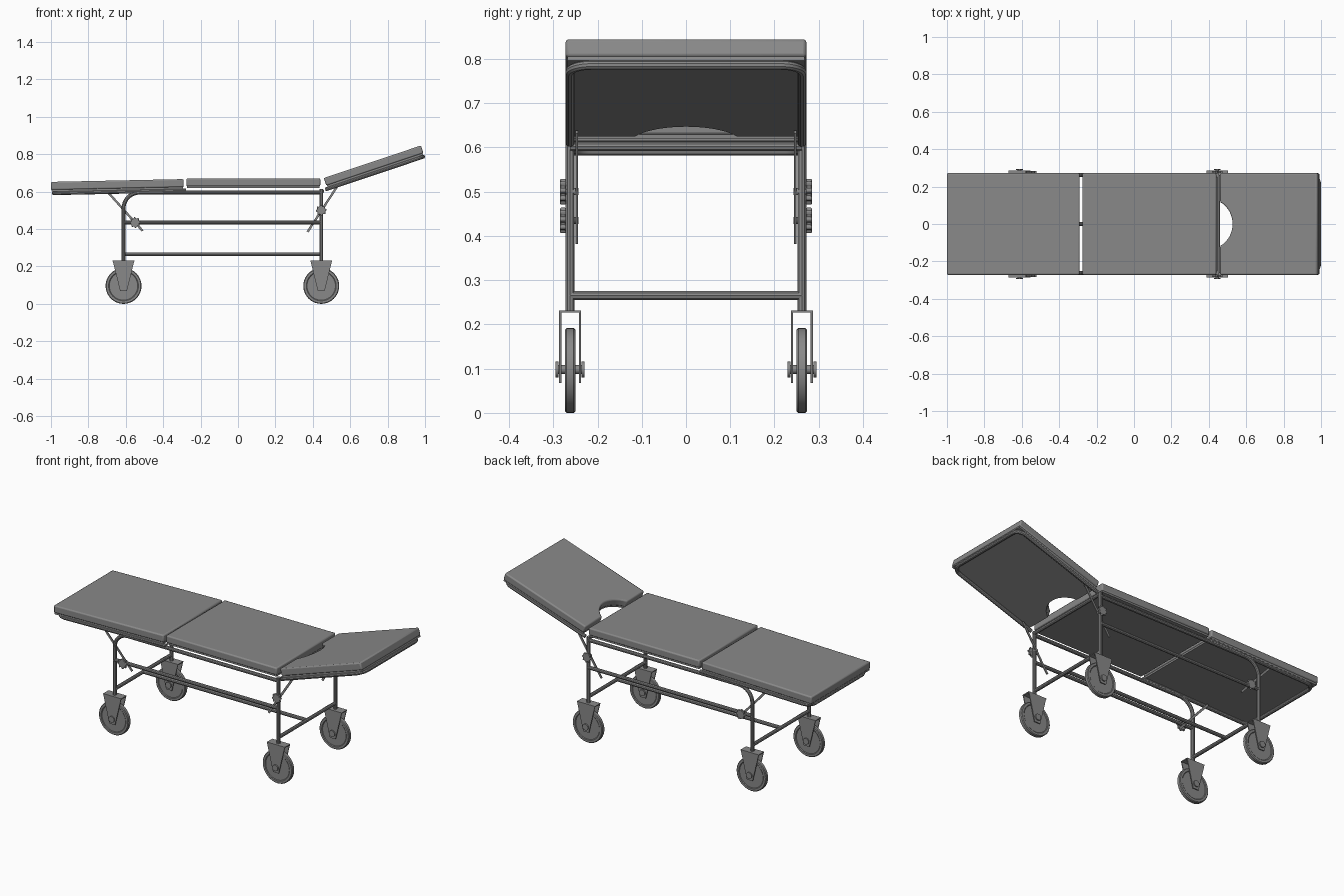
import bpy, bmesh
from math import sin, cos, pi, radians, atan2
from mathutils import Vector, Matrix

if "Cube" in bpy.data.objects:
    bpy.data.objects.remove(bpy.data.objects["Cube"])

grey = bpy.data.materials.new("mid grey")
grey.use_nodes = True
COLOUR = (0.25, 0.25, 0.25, 1)
grey.diffuse_color = COLOUR
grey.node_tree.nodes["Principled BSDF"].inputs["Base Color"].default_value = COLOUR

LEG_X = (-0.612, 0.445)
SIDE_Y = 0.262
TUBE = 0.0105


def finish(ob):
    ob.data.materials.clear()
    ob.data.materials.append(grey)
    bpy.ops.object.select_all(action="DESELECT")
    ob.select_set(True)
    bpy.context.view_layer.objects.active = ob
    if ob.type == "CURVE":
        bpy.ops.object.convert(target="MESH")
    bpy.ops.object.shade_smooth_by_angle(angle=radians(35))
    return ob


def mesh_object(name, bm, matrix=None):
    bmesh.ops.recalc_face_normals(bm, faces=bm.faces)
    me = bpy.data.meshes.new(name)
    bm.to_mesh(me)
    bm.free()
    ob = bpy.data.objects.new(name, me)
    bpy.context.collection.objects.link(ob)
    if matrix:
        ob.matrix_world = matrix
    return ob


def rounded(points, radius):
    """Replace the inner corners of a path with arcs."""
    pts = [Vector(p) for p in points]
    out = [pts[0]]
    for a, b, c in zip(pts, pts[1:], pts[2:]):
        p, q = b + (a - b).normalized() * radius, b + (c - b).normalized() * radius
        centre = p + q - b
        for i in range(9):
            t = i / 8 * pi / 2
            out.append(centre + (p - centre) * cos(t) + (q - centre) * sin(t))
    return out + [pts[-1]]


def tube(name, points, bend=0, matrix=None, radius=TUBE):
    pts = rounded(points, bend) if bend else points
    cu = bpy.data.curves.new(name, "CURVE")
    cu.dimensions = "3D"
    cu.bevel_depth = radius
    cu.bevel_resolution = 3
    cu.use_fill_caps = True
    sp = cu.splines.new("POLY")
    sp.points.add(len(pts) - 1)
    for sp_point, p in zip(sp.points, pts):
        sp_point.co = (*p, 1)
    ob = bpy.data.objects.new(name, cu)
    bpy.context.collection.objects.link(ob)
    if matrix:
        ob.matrix_world = matrix
    return finish(ob)


def prism(name, outline, depth, bevel=0, matrix=None):
    """Extrude a flat outline along its local z."""
    bm = bmesh.new()
    face = bm.faces.new([bm.verts.new((x, y, 0)) for x, y in outline])
    new = bmesh.ops.extrude_face_region(bm, geom=[face])["geom"]
    bmesh.ops.translate(bm, vec=(0, 0, depth), verts=[v for v in new if isinstance(v, bmesh.types.BMVert)])
    ob = mesh_object(name, bm, matrix)
    if bevel:
        mod = ob.modifiers.new("soft edges", "BEVEL")
        mod.width, mod.segments, mod.limit_method = bevel, 2, "ANGLE"
        mod.angle_limit = radians(40)
    return finish(ob)


def lathe(name, profile, location, steps=40):
    """Spin a (radius, y) profile about the y axis."""
    bm = bmesh.new()
    verts = [bm.verts.new((r, y, 0)) for r, y in profile]
    edges = [bm.edges.new(e) for e in zip(verts, verts[1:])]
    bmesh.ops.spin(bm, geom=verts + edges, axis=(0, 1, 0), cent=(0, 0, 0),
                   angle=2 * pi, steps=steps, use_duplicate=False)
    bmesh.ops.remove_doubles(bm, verts=bm.verts, dist=0.0003)
    return finish(mesh_object(name, bm, Matrix.Translation(location)))


def standing(x, y, z):
    """Turn a prism upright so its depth is centred in y."""
    return Matrix.Translation((x, y, z)) @ Matrix.Rotation(pi / 2, 4, "X")


# Cushions
W = 0.272


def pad(length):
    return [(0, -W), (length, -W), (length, W), (0, W)]


middle = Matrix.Translation((-0.276, 0, 0.628))
foot = Matrix.Translation((-0.29, 0, 0.624)) @ Matrix.Rotation(radians(1.2), 4, "Y") @ Matrix.Rotation(pi, 4, "Z")
foot = Matrix.Translation((-0.29, 0, 0.624)) @ Matrix.Rotation(radians(-1.2), 4, "Y") @ Matrix.Rotation(pi, 4, "Z")
head = Matrix.Translation((0.472, 0, 0.632)) @ Matrix.Rotation(radians(-18.5), 4, "Y")

notch_r, notch_x = 0.134, -0.064
half = 0.49 * pi - atan2(-notch_x, 0.118) + 0.02
notch = [(notch_x + notch_r * cos(a), notch_r * sin(a))
         for a in [half - 2 * half * i / 20 for i in range(21)]]
notch[0], notch[-1] = (0, notch[0][1]), (0, notch[-1][1])
head_outline = [(0, -W), (0.548, -W), (0.548, W), (0, W)] + notch

for name, outline, frame in (("middle", pad(0.716), middle), ("foot", pad(0.71), foot), ("head", head_outline, head)):
    prism(name + "_cushion", outline, 0.043, 0.007, frame)
    board = [(x + (0.004 if x < 0.3 else -0.004), y * 0.985) for x, y in outline]
    prism(name + "_base_board", board, 0.012, 0, frame @ Matrix.Translation((0, 0, -0.009)))

# Tube frames under the hinged sections
for name, frame, reach in (("foot", foot, 0.695), ("head", head, 0.54)):
    tube(name + "_frame", [(-0.012, -SIDE_Y, -0.018), (reach, -SIDE_Y, -0.018),
                           (reach, SIDE_Y, -0.018), (-0.012, SIDE_Y, -0.018)], 0.05, frame)

# Chassis cross bars and spine
for x in LEG_X:
    tube("lower_cross_bar", [(x, -SIDE_Y, 0.265), (x, SIDE_Y, 0.265)])
tube("upper_cross_bar", [(0.45, -SIDE_Y, 0.602), (0.45, SIDE_Y, 0.602)])
tube("lower_spine", [(LEG_X[0], 0, 0.265), (LEG_X[1], 0, 0.265)])

star = [((0.029 if i % 4 < 2 else 0.023) * cos(i * pi / 16), (0.029 if i % 4 < 2 else 0.023) * sin(i * pi / 16))
        for i in range(32)]
fork = [(-0.058, 0.232), (-0.018, 0.068), (0.018, 0.068), (0.058, 0.232)]

for s, side in ((-1, "right"), (1, "left")):
    y = s * SIDE_Y
    # Bent side rail and legs
    tube(side + "_side_rail", [(LEG_X[0], y, 0.23), (LEG_X[0], y, 0.595), (0.445, y, 0.595)], 0.085)
    tube(side + "_head_leg", [(0.445, y, 0.23), (0.445, y, 0.615)])
    tube(side + "_middle_bar", [(LEG_X[0], y, 0.435), (LEG_X[1], y, 0.435)])

    # Adjusting stays with star knobs
    for end, top, low, knob in (("foot", (-0.70, 0.602), (-0.51, 0.39), (-0.55, 0.435)),
                                ("head", (0.535, 0.635), (0.372, 0.385), (0.445, 0.50))):
        d = (Vector(top) - Vector(low)).normalized()
        n = Vector((-d.y, d.x)) * 0.006
        bar = [Vector(low) + n, Vector(low) - n, Vector(top) - n, Vector(top) + n]
        prism(f"{side}_{end}_stay", bar, 0.005, 0, standing(0, s * 0.247 + 0.0025, 0))
        prism(f"{side}_{end}_knob", star, 0.013, 0.002, standing(knob[0], s * 0.278 + 0.0065, knob[1]))
        lathe(f"{side}_{end}_knob_bolt", [(0, -0.02), (0.008, -0.02), (0.008, 0.02), (0, 0.02)],
              (knob[0], s * 0.263, knob[1]), 16)

    # Castors
    for x, end in zip(LEG_X, ("foot", "head")):
        tag = f"{side}_{end}_"
        lathe(tag + "wheel", [(0, -0.009), (0.076, -0.009), (0.08, -0.012), (0.092, -0.012), (0.096, -0.008),
                              (0.096, 0.008), (0.092, 0.012), (0.08, 0.012), (0.076, 0.009), (0, 0.009)],
              (x, y, 0.096))
        lathe(tag + "axle", [(0, -0.033), (0.018, -0.033), (0.018, -0.026), (0.01, -0.026), (0.01, 0.026),
                             (0.018, 0.026), (0.018, 0.033), (0, 0.033)], (x, y, 0.098), 20)
        for k in (-1, 1):
            prism(tag + "fork_plate", fork, 0.005, 0, standing(x, y + k * 0.0225 + 0.0025, 0))
        top = [(-0.058, -0.025), (0.058, -0.025), (0.058, 0.025), (-0.058, 0.025)]
        prism(tag + "fork_crown", top, 0.005, 0, Matrix.Translation((x, y, 0.227)))
